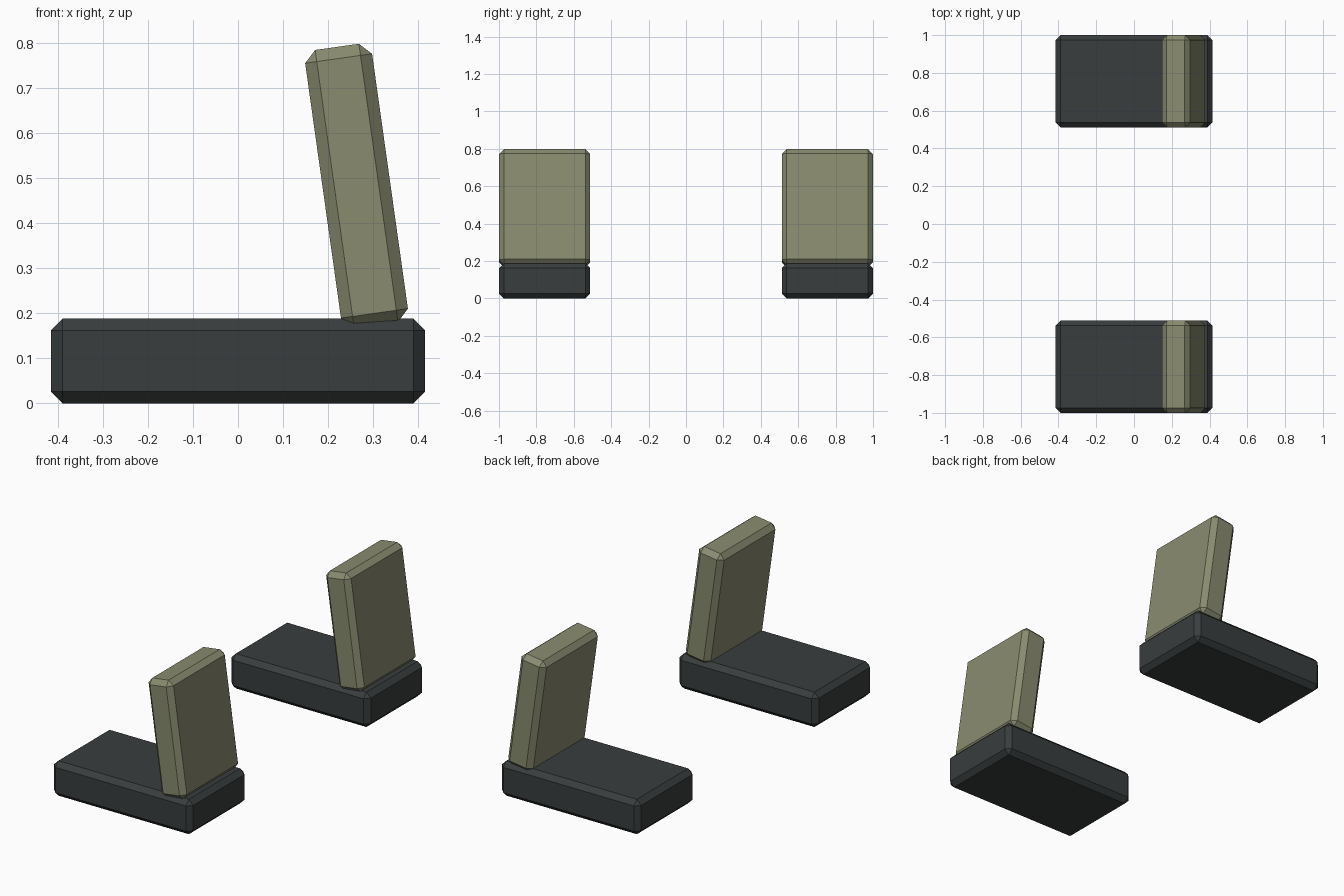
import bpy
import bmesh
from math import radians

if "Cube" in bpy.data.objects:
    bpy.data.objects.remove(bpy.data.objects["Cube"])


def material(name, color):
    mat = bpy.data.materials.new(name)
    mat.diffuse_color = (*color, 1)
    mat.use_nodes = True
    mat.node_tree.nodes["Principled BSDF"].inputs["Base Color"].default_value = mat.diffuse_color
    return mat


def chamfered_box(name, size, location, mat, tilt=0.0):
    mesh = bpy.data.meshes.new(name)
    bm = bmesh.new()
    bmesh.ops.create_cube(bm, size=1)
    bmesh.ops.scale(bm, vec=size, verts=bm.verts)
    bmesh.ops.bevel(bm, geom=bm.edges[:], offset=0.026, segments=1,
                    profile=0.5, affect='EDGES')
    bm.to_mesh(mesh)
    bm.free()
    mesh.materials.append(mat)
    obj = bpy.data.objects.new(name, mesh)
    obj.location = location
    obj.rotation_euler.y = radians(tilt)
    bpy.context.collection.objects.link(obj)
    return obj


dark = material("dark_cushion", (0.040, 0.047, 0.047))
olive = material("olive_backrest", (0.25, 0.26, 0.16))

# Two matching seats, one on each side of the centre
for side, y in (("near", -0.756), ("far", 0.756)):
    # Flat cushion resting on the ground
    chamfered_box(f"{side}_seat_cushion", (0.83, 0.488, 0.188), (0, y, 0.094), dark)
    # Backrest sunk slightly into the cushion, leaning over it
    chamfered_box(f"{side}_backrest", (0.15, 0.488, 0.623), (0.263, y, 0.4825), olive, tilt=-8)
